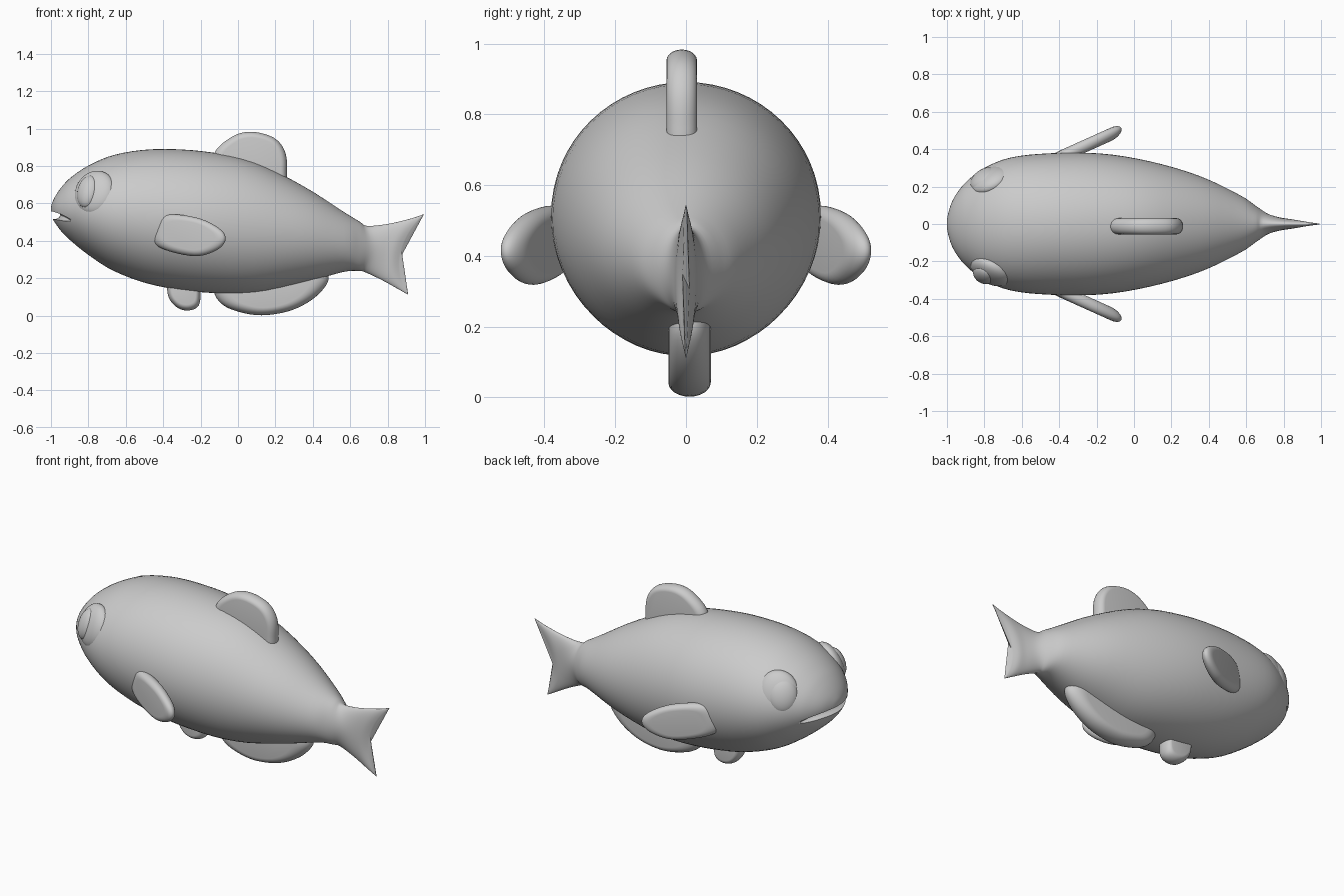
import bpy, bmesh, math
from mathutils import Vector

if "Cube" in bpy.data.objects:
    bpy.data.objects.remove(bpy.data.objects["Cube"])


def spline(points, steps, closed=False):
    """Smooth a list of equal-length tuples with a Catmull-Rom curve."""
    n, out = len(points), []
    get = (lambda i: Vector(points[i % n])) if closed else (lambda i: Vector(points[max(0, min(n - 1, i))]))
    for i in range(n if closed else n - 1):
        a, b, c, d = get(i - 1), get(i), get(i + 1), get(i + 2)
        for s in range(steps):
            t = s / steps
            out.append(0.5 * (2 * b + (c - a) * t + (2 * a - 5 * b + 4 * c - d) * t**2
                              + (3 * b - a - 3 * c + d) * t**3))
    if not closed:
        out.append(Vector(points[-1]))
    return out


def finish(obj, angle=50):
    bpy.ops.object.select_all(action='DESELECT')
    obj.select_set(True)
    bpy.context.view_layer.objects.active = obj
    bpy.ops.object.shade_smooth_by_angle(angle=math.radians(angle))


def loft(name, rings):
    """Skin closed rings of points and cap both ends."""
    bm = bmesh.new()
    rows = [[bm.verts.new(p) for p in ring] for ring in rings]
    n = len(rows[0])
    for a, b in zip(rows, rows[1:]):
        for i in range(n):
            j = (i + 1) % n
            bm.faces.new((a[i], a[j], b[j], b[i]))
    bm.faces.new(rows[0])
    bm.faces.new(rows[-1])
    bmesh.ops.recalc_face_normals(bm, faces=bm.faces)
    mesh = bpy.data.meshes.new(name)
    bm.to_mesh(mesh)
    bm.free()
    obj = bpy.data.objects.new(name, mesh)
    bpy.context.collection.objects.link(obj)
    return obj


def fin(name, outline, y0, thick, soft, slope=0.0, side=1):
    """Pillow-shaped fin from an x-z outline, optionally swept outwards."""
    pts = spline(outline, 5, True)
    mid = sum(pts, Vector((0, 0))) / len(pts)
    rings = []
    for k in range(13):
        b = math.radians(-90 + 15 * k)
        size = 1 - soft * (1 - math.cos(b))
        ring = []
        for p in pts:
            q = mid + (p - mid) * size
            ring.append((q.x, side * (y0 + slope * q.x + thick * math.sin(b)), q.y))
        rings.append(ring)
    finish(loft(name, rings))


def ball(name, loc, size, rot):
    bpy.ops.mesh.primitive_uv_sphere_add(segments=40, ring_count=24, location=loc,
                                         rotation=[math.radians(a) for a in rot])
    obj = bpy.context.object
    obj.name = name
    obj.scale = size
    finish(obj)


# Body and forked tail: top x, middle x, bottom x, top z, bottom z, half width
def plain(x, zt, zb, w):
    return (x, x, x, zt, zb, w)


sections = [
    plain(-1.0, .575, .555, .012), plain(-.995, .60, .525, .05),
    plain(-.975, .642, .492, .115), plain(-.94, .692, .445, .175),
    plain(-.89, .742, .397, .232), plain(-.80, .802, .325, .30),
    plain(-.66, .86, .237, .355), plain(-.45, .890, .163, .378),
    plain(-.18, .878, .124, .377), plain(.085, .822, .122, .335),
    plain(.35, .692, .176, .257), plain(.565, .555, .234, .155),
    plain(.65, .503, .238, .098),
    (.69, .715, .68, .480, .232, .055), (.80, .78, .77, .490, .19, .035),
    (.92, .83, .86, .518, .14, .026), (.995, .87, .91, .543, .112, .010),
]
rings = []
for xt, xm, xb, zt, zb, w in spline(sections, 4):
    ring = []
    for i in range(64):
        a = 2 * math.pi * i / 64
        s = math.sin(a)
        x = xm + (xt - xb) / 2 * s + ((xt + xb) / 2 - xm) * s * s
        ring.append((x, w * math.cos(a), (zt + zb) / 2 + (zt - zb) / 2 * s))
    rings.append(ring)
body = loft("body", rings)

# Mouth groove cut by a curved tube around the snout
path = [(-.89, -.235, .505, .004), (-.935, -.18, .52, .016), (-.975, -.10, .533, .021),
        (-.992, 0, .537, .022), (-.975, .10, .533, .021), (-.935, .18, .52, .016), (-.89, .235, .505, .004)]
tube = []
for x, y, z, r in spline(path, 4):
    out = Vector((x + .70, y)).normalized()
    tube.append([(x + out.x * 1.9 * r * math.cos(a), y + out.y * 1.9 * r * math.cos(a), z + r * math.sin(a))
                 for a in (2 * math.pi * i / 12 for i in range(12))])
cutter = loft("mouth_cutter", tube)
cutter.hide_render = True
mod = body.modifiers.new("mouth", 'BOOLEAN')
mod.operation = 'DIFFERENCE'
mod.solver = 'EXACT'
mod.object = cutter
bpy.context.view_layer.objects.active = body
bpy.ops.object.modifier_apply(modifier="mouth")
bpy.data.objects.remove(cutter)
finish(body)

# Fins along the centre line
fin("dorsal_fin", [(-.13, .86), (-.035, .955), (.07, .983), (.19, .952), (.25, .88),
                   (.262, .78), (.24, .68), (.08, .66), (-.10, .72)], -.012, .043, .2)
fin("anal_fin", [(-.13, .15), (-.10, .075), (-.02, .028), (.125, .002), (.29, .03), (.42, .105),
                 (.485, .20), (.42, .27), (.15, .27), (-.08, .24)], .01, .06, .3)
fin("pelvic_fin", [(-.38, .16), (-.367, .09), (-.32, .04), (-.26, .028), (-.21, .055),
                   (-.20, .13), (-.21, .22), (-.30, .25), (-.37, .22)], .0, .05, .3)

# Side fins, swept outwards
pectoral = [(-.46, .41), (-.43, .513), (-.353, .542), (-.20, .518), (-.09, .458),
            (-.068, .40), (-.12, .347), (-.23, .318), (-.39, .352)]
for label, side in (("left", 1), ("right", -1)):
    fin(label + "_pectoral_fin", pectoral, .535, .036, .3, .45, side)

# Eyes: one bulges more than the other
ball("right_eye", (-.765, -.252, .655), (.117, .06, .124), (-18, 0, -27))
ball("right_pupil", (-.802, -.266, .662), (.062, .046, .09), (-18, 0, -35))
ball("left_eye", (-.765, .232, .66), (.115, .06, .124), (18, 0, 27))
ball("left_pupil", (-.80, .236, .655), (.085, .05, .10), (18, 0, 35))
